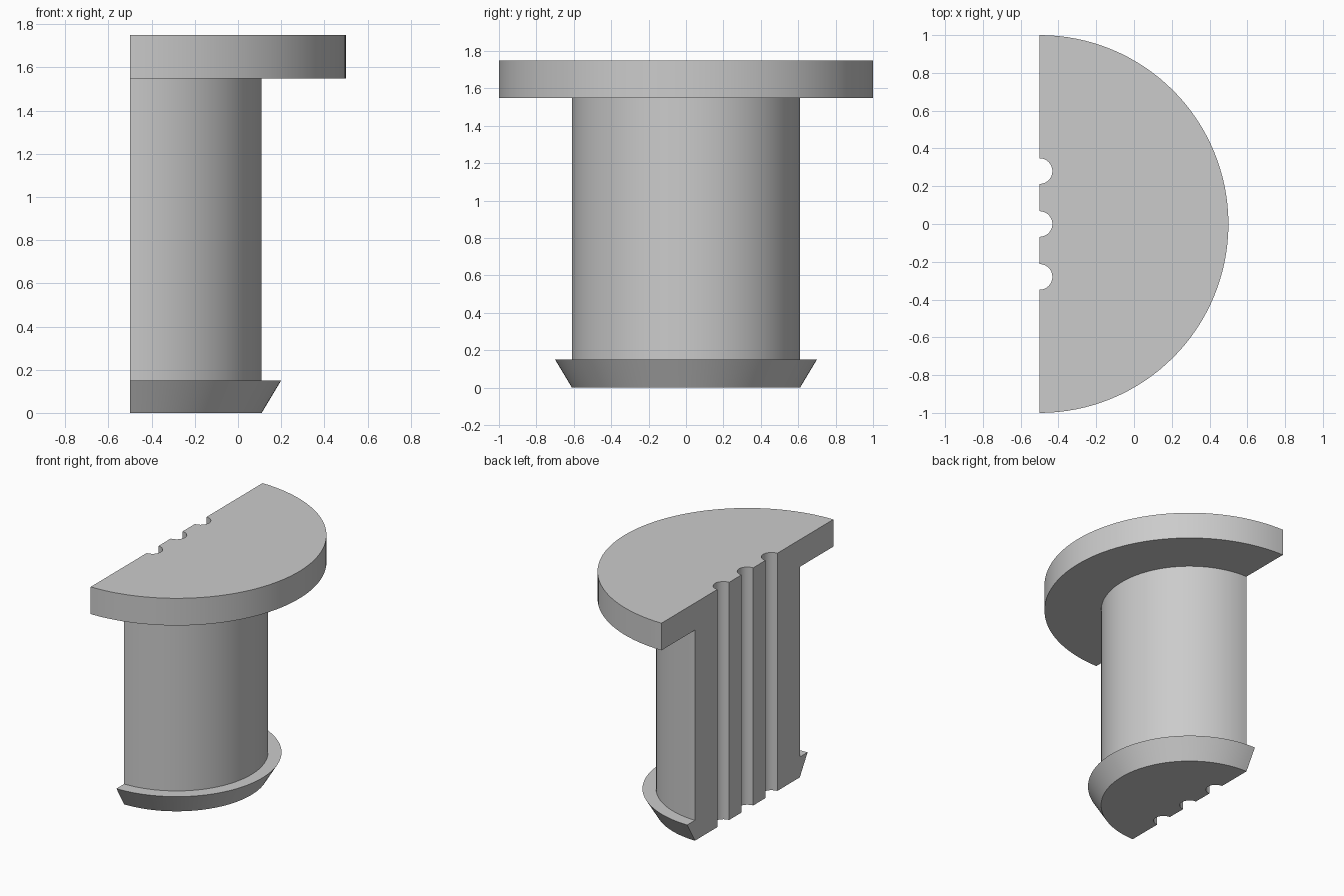
import bpy
import bmesh
import math
from mathutils import Vector, Matrix

if "Cube" in bpy.data.objects:
    bpy.data.objects.remove(bpy.data.objects["Cube"])

FLAT_X = -0.5      # plane of the flat side
HEIGHT = 1.75


def make_object(name, bm):
    bmesh.ops.recalc_face_normals(bm, faces=bm.faces)
    mesh = bpy.data.meshes.new(name)
    bm.to_mesh(mesh)
    bm.free()
    obj = bpy.data.objects.new(name, mesh)
    bpy.context.collection.objects.link(obj)
    return obj


# Plain grey material
grey = bpy.data.materials.new("plain_grey")
grey.use_nodes = True
colour = (0.6, 0.6, 0.6, 1)
grey.diffuse_color = colour
grey.node_tree.nodes["Principled BSDF"].inputs["Base Color"].default_value = colour

# Half plug: flared foot, shaft and head, revolved half a turn
profile = [(0, 0), (0.61, 0), (0.7, 0.15), (0.61, 0.15),
           (0.61, 1.55), (1, 1.55), (1, HEIGHT), (0, HEIGHT)]
bm = bmesh.new()
verts = [bm.verts.new((FLAT_X, -r, z)) for r, z in profile]
edges = [bm.edges.new(pair) for pair in zip(verts, verts[1:])]
bmesh.ops.spin(bm, geom=verts + edges, cent=(FLAT_X, 0, 0), axis=(0, 0, 1),
               angle=math.pi, steps=64)
bmesh.ops.remove_doubles(bm, verts=bm.verts, dist=0.0001)
# Close the flat side and merge the coplanar fans
bmesh.ops.holes_fill(bm, edges=[e for e in bm.edges if e.is_boundary], sides=0)
bmesh.ops.recalc_face_normals(bm, faces=bm.faces)
bmesh.ops.dissolve_limit(bm, angle_limit=0.001, verts=bm.verts, edges=bm.edges)
plug = make_object("half_plug", bm)
plug.data.materials.append(grey)

# Three round grooves running down the flat side
bm = bmesh.new()
for y in (-0.28, 0, 0.28):
    bmesh.ops.create_cone(bm, cap_ends=True, segments=32, radius1=0.068,
                          radius2=0.068, depth=HEIGHT + 0.4,
                          matrix=Matrix.Translation(Vector((FLAT_X, y, HEIGHT / 2))))
cutter = make_object("groove_cutter", bm)
cutter.hide_render = True
cutter.data.materials.append(grey)

cut = plug.modifiers.new("grooves", "BOOLEAN")
cut.operation = "DIFFERENCE"
cut.solver = "EXACT"
cut.object = cutter
bpy.ops.object.select_all(action="DESELECT")
plug.select_set(True)
bpy.context.view_layer.objects.active = plug
bpy.ops.object.modifier_apply(modifier=cut.name)
bpy.data.objects.remove(cutter)

# Smooth round walls, crisp rims
bpy.ops.object.shade_smooth_by_angle(angle=math.radians(30))
